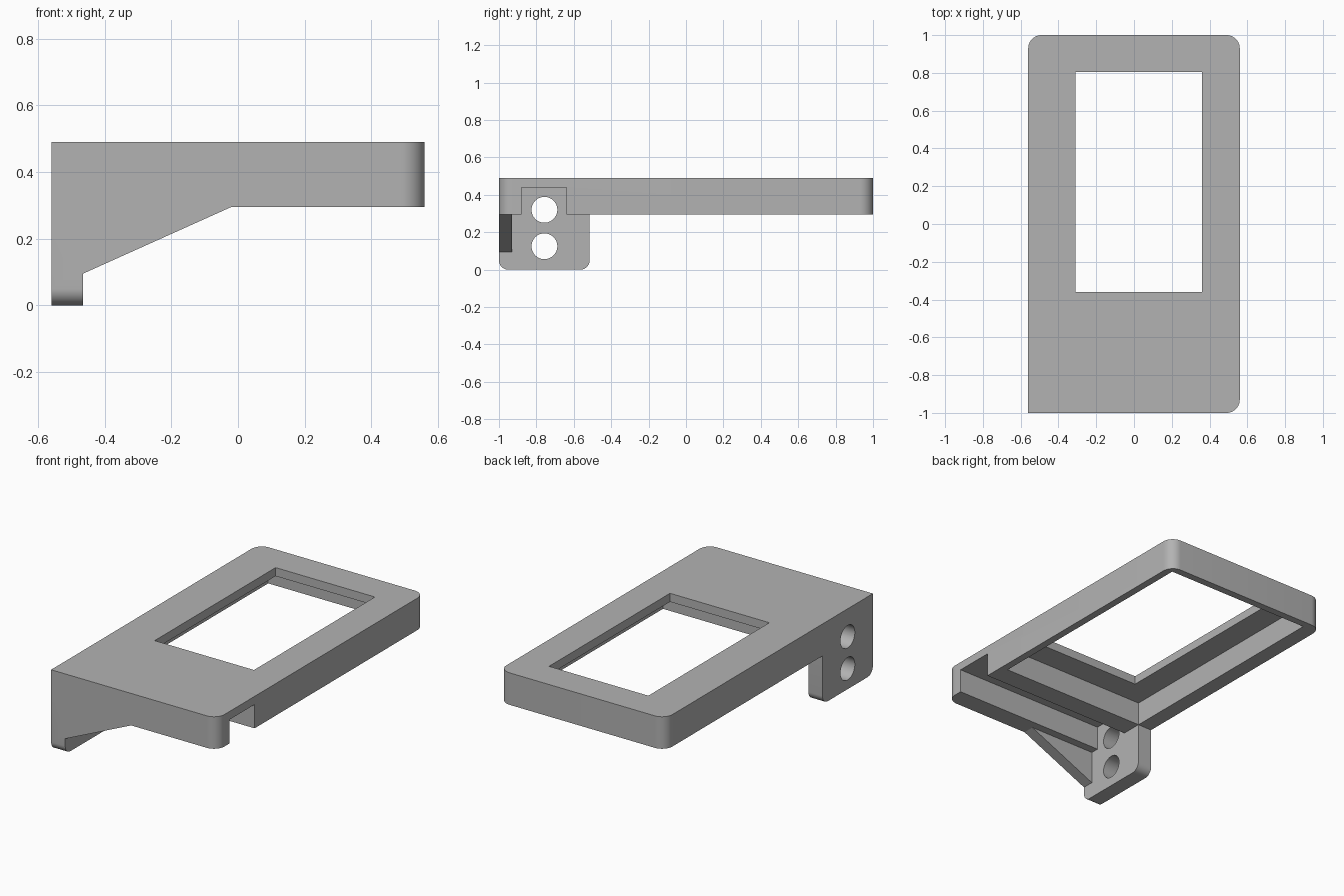
import bpy, bmesh, math
from mathutils import Vector

if "Cube" in bpy.data.objects:
    bpy.data.objects.remove(bpy.data.objects["Cube"], do_unlink=True)

grey = bpy.data.materials.new("plain_grey")
grey.use_nodes = True
colour = (0.45, 0.45, 0.45, 1)
grey.diffuse_color = colour
grey.node_tree.nodes["Principled BSDF"].inputs["Base Color"].default_value = colour


def prism(name, points, axis, low, high):
    """Extrude a flat outline along an axis; the outline uses the other two axes in order."""
    bm = bmesh.new()
    verts = []
    for a, b in points:
        co = [a, b]
        co.insert(axis, low)
        verts.append(bm.verts.new(co))
    face = bm.faces.new(verts)
    move = Vector((0, 0, 0))
    move[axis] = high - low
    new = bmesh.ops.extrude_face_region(bm, geom=[face])["geom"]
    bmesh.ops.translate(bm, vec=move, verts=[v for v in new if isinstance(v, bmesh.types.BMVert)])
    bmesh.ops.recalc_face_normals(bm, faces=bm.faces)
    mesh = bpy.data.meshes.new(name)
    bm.to_mesh(mesh)
    bm.free()
    mesh.materials.append(grey)
    obj = bpy.data.objects.new(name, mesh)
    bpy.context.collection.objects.link(obj)
    return obj


def rounded(a0, a1, b0, b1, radii, steps=10):
    """Rectangle outline with a radius per corner, anticlockwise from the low corner."""
    corners = [(a0, b0, 1, 1), (a1, b0, -1, 1), (a1, b1, -1, -1), (a0, b1, 1, -1)]
    points = []
    for i, ((a, b, sa, sb), r) in enumerate(zip(corners, radii)):
        if r == 0:
            points.append((a, b))
            continue
        for k in range(steps + 1):
            t = math.pi * (1 + i / 2 + k / steps / 2)
            points.append((a + sa * r + r * math.cos(t), b + sb * r + r * math.sin(t)))
    return points


def rect(a0, a1, b0, b1):
    return rounded(a0, a1, b0, b1, (0, 0, 0, 0))


def circle(a, b, r, n=48):
    return [(a + r * math.cos(math.tau * k / n), b + r * math.sin(math.tau * k / n)) for k in range(n)]


def combine(target, tool, operation):
    mod = target.modifiers.new(operation, 'BOOLEAN')
    mod.operation = operation
    mod.solver = 'EXACT'
    mod.object = tool
    bpy.ops.object.select_all(action='DESELECT')
    bpy.context.view_layer.objects.active = target
    target.select_set(True)
    bpy.ops.object.modifier_apply(modifier=mod.name)
    bpy.data.objects.remove(tool, do_unlink=True)


TOP, RIM, ROOF = 0.49, 0.295, 0.438
PLATE_IN = -0.465

# Frame slab with three rounded corners
frame = prism("bezel_frame", rounded(-0.56, 0.56, -1, 1, (0, 0.07, 0.07, 0.07)), 2, RIM, TOP)

# Mounting plate and slanted brace below the frame
combine(frame, prism("mounting_plate", rounded(-1, -0.515, 0, 0.36, (0.05, 0.05, 0, 0)),
                     0, -0.56, PLATE_IN), 'UNION')
brace = [(-0.5, 0.095), (PLATE_IN, 0.095), (-0.02, RIM), (-0.02, 0.36), (-0.5, 0.36)]
combine(frame, prism("brace", brace, 1, -1, -0.93), 'UNION')

# Recess under the frame, window, cross channel and bolt holes
combine(frame, prism("recess", rect(PLATE_IN, 0.515, -0.514, 0.955), 2, 0.1, ROOF), 'DIFFERENCE')
combine(frame, prism("window", rect(-0.31, 0.36, -0.36, 0.805), 2, 0.1, 0.6), 'DIFFERENCE')
combine(frame, prism("channel", rect(-0.88, -0.64, 0.2, 0.44), 0, PLATE_IN, 0.7), 'DIFFERENCE')
for z in (0.32, 0.125):
    combine(frame, prism("bolt_hole", circle(-0.757, z, 0.069), 0, -0.7, -0.4), 'DIFFERENCE')

bpy.ops.object.shade_smooth_by_angle(angle=math.radians(20))
